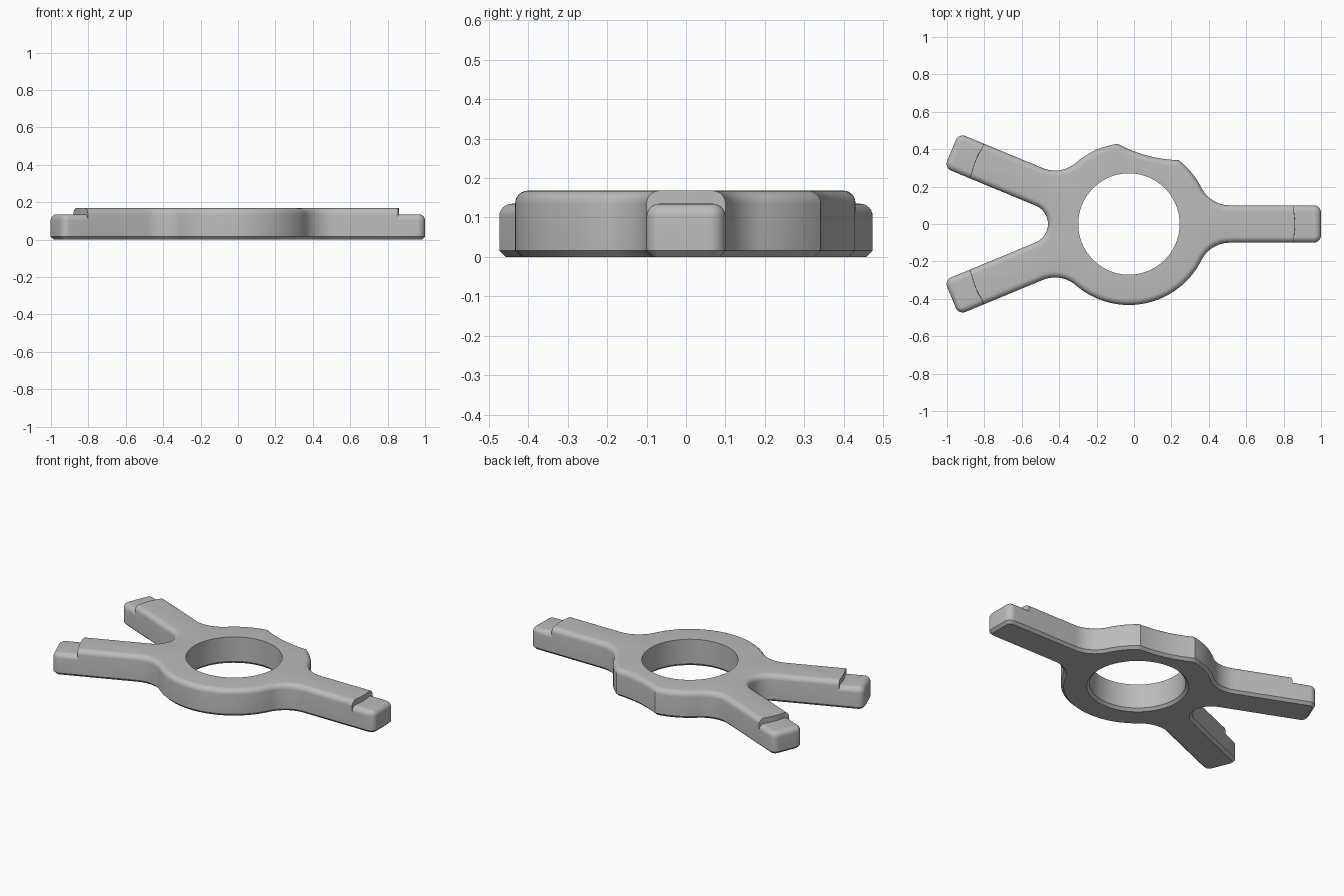
import bpy, bmesh
from math import sin, cos, pi, sqrt, atan2, asin, radians
from mathutils import Vector

if "Cube" in bpy.data.objects:
    bpy.data.objects.remove(bpy.data.objects["Cube"], do_unlink=True)

HUB = Vector((-0.027, 0))
R, HOLE, HALF, LENGTH, CORNER = 0.433, 0.271, 0.1, 1.027, 0.04
STEP, HIGH, LOW, ROUND, CHAMFER = 0.887, 0.168, 0.135, 0.032, 0.016
FORK = radians(22.5)
OUTER = 0.17                                            # fillet beside an arm
INNER = (R * sin(FORK) - HALF) / (1 - sin(FORK))        # fillet in the fork


def arc(center, r, a0, a1, n):
    return [Vector((center[0] + r * cos(a0 + (a1 - a0) * i / n),
                    center[1] + r * sin(a0 + (a1 - a0) * i / n))) for i in range(n + 1)]


def arm_side(fillet):
    """Half of an arm along +x: (point, is_tip) from hub to end."""
    s = sqrt((R + fillet) ** 2 - (HALF + fillet) ** 2)
    start = pi + atan2(HALF + fillet, s)
    body = arc((s, HALF + fillet), fillet, start, 1.5 * pi, 14)
    edge = sqrt(STEP ** 2 - HALF ** 2)
    body.append(Vector((edge, HALF)))
    tip = [Vector((edge + 0.0006, HALF))]
    tip += arc((LENGTH - CORNER, HALF - CORNER), CORNER, pi / 2, 0, 8)
    return [(p, False) for p in body] + [(p, True) for p in tip]


def arm(angle, right_fillet, left_fillet):
    right = [(Vector((p.x, -p.y)), t) for p, t in arm_side(right_fillet)]
    pts = right + arm_side(left_fillet)[::-1]
    return [(Vector((p.x * cos(angle) - p.y * sin(angle),
                     p.x * sin(angle) + p.y * cos(angle))), t) for p, t in pts]


def rim(a0, a1, n):
    return [(p, False) for p in arc((0, 0), R, a0, a1, n)]


# Outline: three arms, hub rim and the shallow scoop at the back
angles = (0, pi - FORK, pi + FORK)
arms = [arm(angles[0], OUTER, OUTER), arm(angles[1], OUTER, INNER), arm(angles[2], INNER, OUTER)]
side_angle = atan2(HALF + OUTER, sqrt((R + OUTER) ** 2 - (HALF + OUTER) ** 2))
mid, spread, sag = radians(75), radians(23), 0.02
half_chord = R * sin(spread)
scoop_r = (half_chord ** 2 + sag ** 2) / (2 * sag)
scoop_d = R * cos(spread) - sag + scoop_r
swing = asin(half_chord / scoop_r)
scoop = [(p, False) for p in arc((scoop_d * cos(mid), scoop_d * sin(mid)), scoop_r,
                                 mid + pi + swing, mid + pi - swing, 12)]
raw = (arms[0] + rim(side_angle, mid - spread, 8) + scoop
       + rim(mid + spread, angles[1] - side_angle, 8) + arms[1] + arms[2]
       + rim(angles[2] + side_angle, 2 * pi - side_angle, 40))
outline = []
for p, t in raw:
    if not outline or (p - outline[-1][0]).length > 0.0003:
        outline.append((p, t))
if (outline[0][0] - outline[-1][0]).length < 0.0003:
    outline.pop()
N = len(outline)


def inset_dir(i):
    """Mitred inward direction at an outline point."""
    p = outline[i][0]
    d0 = (p - outline[i - 1][0]).normalized()
    d1 = (outline[(i + 1) % N][0] - p).normalized()
    n0, n1 = Vector((-d0.y, d0.x)), Vector((-d1.y, d1.x))
    return (n0 + n1) / (1 + n0.dot(n1))


# Edge profile: bottom chamfer, straight wall, rounded top
bm = bmesh.new()
columns = []
for i, (p, tip) in enumerate(outline):
    top = LOW if tip else HIGH
    prof = [(CHAMFER, 0), (0, CHAMFER)]
    prof += [(ROUND * (1 - cos(k * pi / 12)), top - ROUND + ROUND * sin(k * pi / 12))
             for k in range(7)]
    d = inset_dir(i)
    col = []
    for off, z in prof:
        q = p + d * off + HUB
        col.append(bm.verts.new((q.x, q.y, z)))
    columns.append(col)
for i in range(N):
    a, b = columns[i], columns[(i + 1) % N]
    for k in range(len(a) - 1):
        bm.faces.new((a[k], b[k], b[k + 1], a[k + 1]))

# Arm tips: lowered cap and curved step wall
tops = [c[-1] for c in columns]
is_tip = [t for _, t in outline]
starts = [i for i in range(N) if is_tip[i] and not is_tip[i - 1]]
top_loop, i = [], 0
step_rows = {}
for s, angle in zip(starts, angles):
    e = s
    while is_tip[e + 1]:
        e += 1
    half = HALF - ROUND
    rows = []
    for z, extra in ((HIGH, 0), (LOW, 0.0006)):
        row = []
        for k in range(1, 6):
            y = half * (k / 3 - 1)
            x = sqrt(STEP ** 2 - HALF ** 2) + extra + 0.006 * (1 - (y / half) ** 2)
            row.append(bm.verts.new((x * cos(angle) - y * sin(angle) + HUB.x,
                                     x * sin(angle) + y * cos(angle), z)))
        rows.append(row)
    hi = [tops[s - 1]] + rows[0] + [tops[e + 1]]
    lo = [tops[s]] + rows[1] + [tops[e]]
    for k in range(len(hi) - 1):
        bm.faces.new((hi[k], lo[k], lo[k + 1], hi[k + 1]))
    bm.faces.new(tops[s:e + 1] + rows[1][::-1])
    step_rows[s] = rows[0]
for i in range(N):
    top_loop += step_rows.get(i, [])
    if not is_tip[i]:
        top_loop.append(tops[i])

# Central bore, chamfered underneath
bore = []
for r, z in ((HOLE + CHAMFER, 0), (HOLE, CHAMFER), (HOLE, HIGH)):
    bore.append([bm.verts.new((p.x, p.y, z)) for p in arc(HUB, r, 0, 2 * pi, 80)[:-1]])
for a, b in zip(bore, bore[1:]):
    for k in range(80):
        j = (k + 1) % 80
        bm.faces.new((a[k], a[j], b[j], b[k]))


# Flat top and bottom around the bore
def fill(*loops):
    edges = []
    for loop in loops:
        for a, b in zip(loop, loop[1:] + loop[:1]):
            edges.append(bm.edges.get((a, b)) or bm.edges.new((a, b)))
    bmesh.ops.triangle_fill(bm, use_beauty=True, use_dissolve=False, edges=edges)


fill(top_loop, bore[2])
fill([c[0] for c in columns], bore[0])
bmesh.ops.recalc_face_normals(bm, faces=bm.faces)

mesh = bpy.data.meshes.new("three_arm_bracket")
bm.to_mesh(mesh)
bm.free()
bracket = bpy.data.objects.new("three_arm_bracket", mesh)
bpy.context.collection.objects.link(bracket)

# Material
grey = bpy.data.materials.new("plain_grey")
grey.use_nodes = True
grey.diffuse_color = (0.5, 0.5, 0.5, 1)
grey.node_tree.nodes["Principled BSDF"].inputs["Base Color"].default_value = (0.5, 0.5, 0.5, 1)
mesh.materials.append(grey)

bpy.context.view_layer.objects.active = bracket
bracket.select_set(True)
bpy.ops.object.shade_smooth_by_angle(angle=radians(28))
